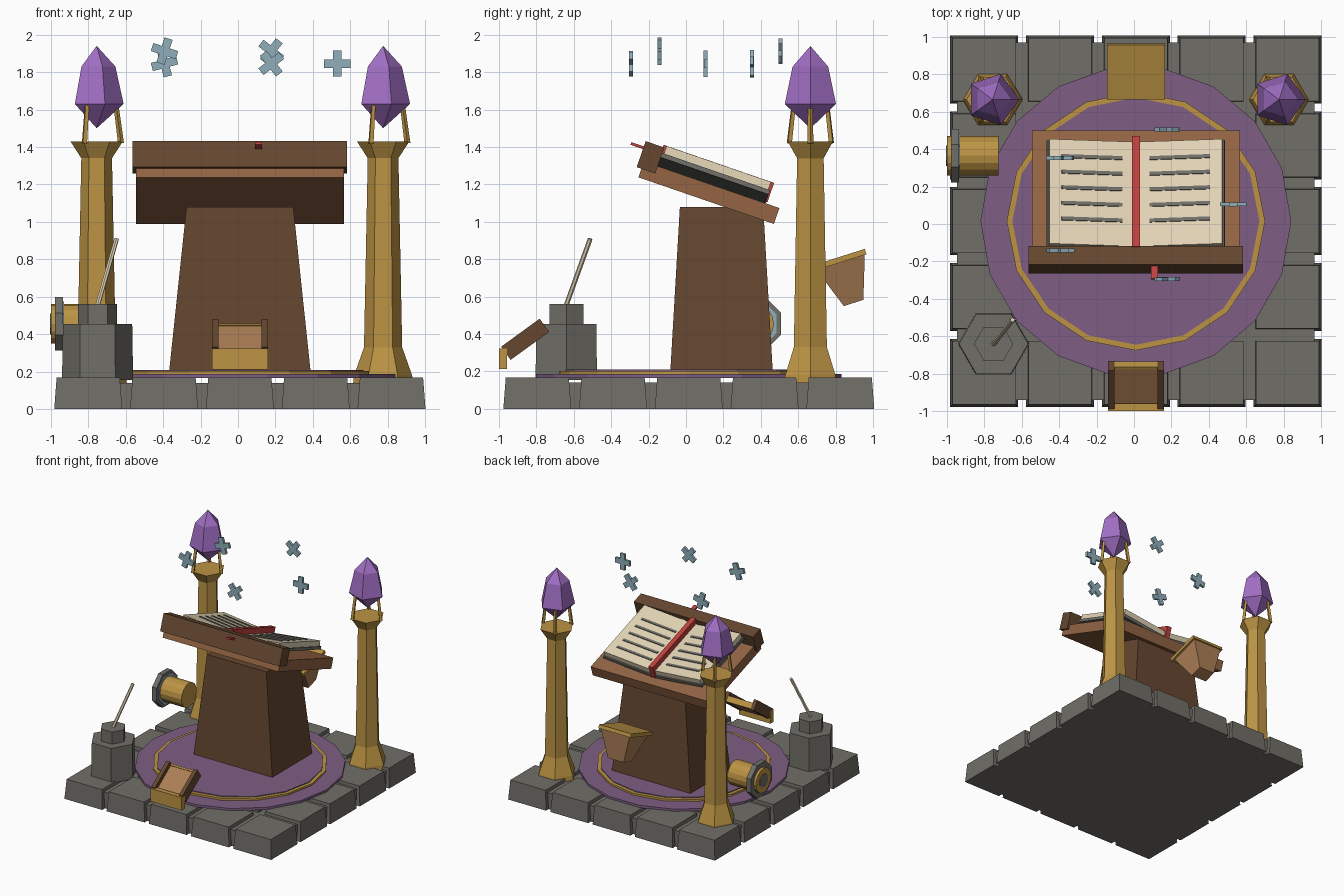
import bpy, bmesh, math
from mathutils import Matrix, Vector

cube = bpy.data.objects.get("Cube")
if cube:
    bpy.data.objects.remove(cube, do_unlink=True)

CX, CY = 0.01, 0.015


def material(name, *rgb):
    lin = [((c / 255 + 0.055) / 1.055) ** 2.4 for c in rgb] + [1.0]
    m = bpy.data.materials.new(name)
    m.use_nodes = True
    m.diffuse_color = lin
    m.node_tree.nodes["Principled BSDF"].inputs["Base Color"].default_value = lin
    return m


STONE = material("grey stone", 112, 110, 103)
RUG = material("plum cloth", 126, 95, 132)
GOLD = material("old gold", 188, 148, 68)
DARK = material("dark wood", 101, 71, 48)
WOOD = material("warm wood", 147, 100, 68)
TAN = material("tan wood", 172, 126, 85)
CREAM = material("cream paper", 226, 212, 182)
RED = material("red ribbon", 192, 66, 62)
CRYSTAL = material("violet crystal", 160, 110, 195)
BLUE = material("pale blue", 142, 174, 186)


def finish(name, bm, mat, matrix):
    bmesh.ops.recalc_face_normals(bm, faces=bm.faces)
    mesh = bpy.data.meshes.new(name)
    bm.to_mesh(mesh)
    bm.free()
    mesh.materials.append(mat)
    ob = bpy.data.objects.new(name, mesh)
    ob.matrix_world = matrix
    bpy.context.collection.objects.link(ob)
    return ob


def at(x, y, z, angle=0, axis='X'):
    return Matrix.Translation((x, y, z)) @ Matrix.Rotation(math.radians(angle), 4, axis)


def box(name, mat, size, matrix, taper=(1, 1)):
    """Centred box whose top face is scaled by taper."""
    bm = bmesh.new()
    bmesh.ops.create_cube(bm, size=1)
    for v in bm.verts:
        if v.co.z > 0:
            v.co.x *= taper[0]
            v.co.y *= taper[1]
        v.co = Vector(a * b for a, b in zip(v.co, size))
    return finish(name, bm, mat, matrix)


def prism(name, mat, sides, profile, matrix, turn=0):
    """Stack of regular polygons from (radius, height) pairs, closed at both ends."""
    bm = bmesh.new()
    rings = []
    for r, z in profile:
        count = sides if r > 0 else 1
        rings.append([bm.verts.new((r * math.cos(a), r * math.sin(a), z))
                      for a in (math.radians(turn) + math.tau * i / sides for i in range(count))])
    for low, high in zip(rings, rings[1:]):
        for i in range(sides):
            j = (i + 1) % sides
            quad = [low[i % len(low)], low[j % len(low)], high[j % len(high)], high[i % len(high)]]
            bm.faces.new(list(dict.fromkeys(quad)))
    for ring in (rings[0], rings[-1]):
        if len(ring) > 2:
            bm.faces.new(ring)
    return finish(name, bm, mat, matrix)


def rod(name, mat, start, end, r0, r1, sides=4):
    a, b = Vector(start), Vector(end)
    turn = (b - a).to_track_quat('Z', 'Y').to_matrix().to_4x4()
    return prism(name, mat, sides, [(r0, 0), (r1, (b - a).length)], Matrix.Translation(a) @ turn)


# Paved floor
box("floor_slab", STONE, (1.91, 1.91, 0.14), at(CX, CY, 0.07))
for i in range(-2, 3):
    for j in range(-2, 3):
        box("floor_tile", STONE, (0.363, 0.363, 0.168),
            at(CX + i * 0.405, CY + j * 0.405, 0.084), (0.93, 0.93))

# Round rug with a gold ring
prism("rug", RUG, 18, [(0.83, 0.165), (0.83, 0.187)], at(CX, CY, 0))
prism("rug_ring", GOLD, 16, [(0.69, 0.185), (0.69, 0.203)], at(CX, CY, 0))
prism("rug_centre", RUG, 16, [(0.66, 0.19), (0.66, 0.21)], at(CX, CY, 0))

# Lectern
box("pedestal", DARK, (0.76, 0.55, 0.9), at(CX, 0.19, 0.63), (0.75, 0.81))
desk = at(CX, 0.1225, 1.156, -19)
box("desk_board", WOOD, (1.11, 0.766, 0.09), desk)
box("desk_ledge", DARK, (1.145, 0.105, 0.147), desk @ at(0, -0.357, 0.077))

# Open book
for side in (-1, 1):
    leaf = desk @ at(0, 0, 0.045, -6 * side, 'Y')
    box("book_cover", STONE, (0.478, 0.61, 0.025), leaf @ at(side * 0.24, 0, 0.012))
    box("book_pages", CREAM, (0.47, 0.59, 0.045), leaf @ at(side * 0.236, 0, 0.046))
    for k in range(5):
        box("text_line", STONE, (0.325, 0.02, 0.008),
            leaf @ at(side * 0.243, 0.024 + (k - 2) * 0.088, 0.071))
box("book_ribbon", RED, (0.042, 0.625, 0.11), desk @ at(0, 0, 0.108))
box("ribbon_tail", RED, (0.036, 0.24, 0.015), desk @ at(0.1, -0.36, 0.113))

# Pillars carrying crystals
for px in (-0.755, 0.775):
    base = at(px, 0.665, 0)
    prism("pillar", GOLD, 6, [(0.16, 0.14), (0.155, 0.18), (0.102, 0.33),
                              (0.082, 1.34), (0.14, 1.43)], base)
    for k in range(3):
        a = math.tau * k / 3
        foot, tip = [base @ Vector((r * math.cos(a), r * math.sin(a), z))
                     for r, z in ((0.13, 1.42), (0.1, 1.65))]
        rod("crystal_prong", GOLD, foot, tip, 0.016, 0.013)
    prism("crystal", CRYSTAL, 5, [(0, 1.5), (0.144, 1.63), (0.1, 1.83), (0, 1.94)], base)

# Inkwell and quill
well = at(-0.75, -0.64, 0)
prism("inkwell", STONE, 6, [(0.19, 0.155), (0.185, 0.455)], well)
prism("inkwell_neck", STONE, 6, [(0.105, 0.45), (0.105, 0.56)], well)
rod("quill", CREAM, (-0.765, -0.66, 0.5), (-0.648, -0.512, 0.91), 0.013, 0.013, 6)

# Sloping tray at the front
tray = at(CX, -0.86, 0.372, 36)
box("tray_bed", TAN, (0.25, 0.25, 0.045), tray @ at(0, 0, -0.015))
for side in (-1, 1):
    box("tray_rail", DARK, (0.034, 0.255, 0.087), tray @ at(side * 0.132, 0, 0))
box("tray_back_trim", GOLD, (0.235, 0.015, 0.05), tray @ at(0, 0.12, -0.012))
box("tray_front", GOLD, (0.3, 0.042, 0.112), at(CX, -0.979, 0.268))

# Tapered bin at the back
bin_frame = at(CX, 0.815, 0.795, 17.6)
box("bin_lid", GOLD, (0.31, 0.305, 0.03), bin_frame)
box("bin_body", TAN, (0.15, 0.11, 0.235), bin_frame @ at(0, 0.008, -0.125), (1.87, 2.5))

# Brass barrel with a collar at the side
barrel = at(-1.0, 0.365, 0.455, 90, 'Y')
body = prism("barrel", GOLD, 16, [(0.105, 0), (0.105, 0.275)], barrel)
prism("barrel_collar", STONE, 8, [(0.155, 0.022), (0.155, 0.065)], barrel, 22.5)
prism("barrel_eye", STONE, 8, [(0.06, -0.0), (0.06, 0.004)], barrel @ at(0, 0, -0.004), 22.5)
prism("collar_inlay", BLUE, 8, [(0.13, 0.06), (0.13, 0.07)], barrel, 22.5)

# Floating sparkles in a ring
for k, (spin, z) in enumerate([(0, 1.845), (38, 1.912), (-15, 1.845), (18, 1.912), (52, 1.845)]):
    a = math.tau * k / 5
    spot = at(0.02 + 0.51 * math.cos(a), 0.105 + 0.42 * math.sin(a), z, spin, 'Y')
    box("sparkle_bar", BLUE, (0.14, 0.02, 0.045), spot)
    box("sparkle_bar", BLUE, (0.045, 0.021, 0.14), spot)
